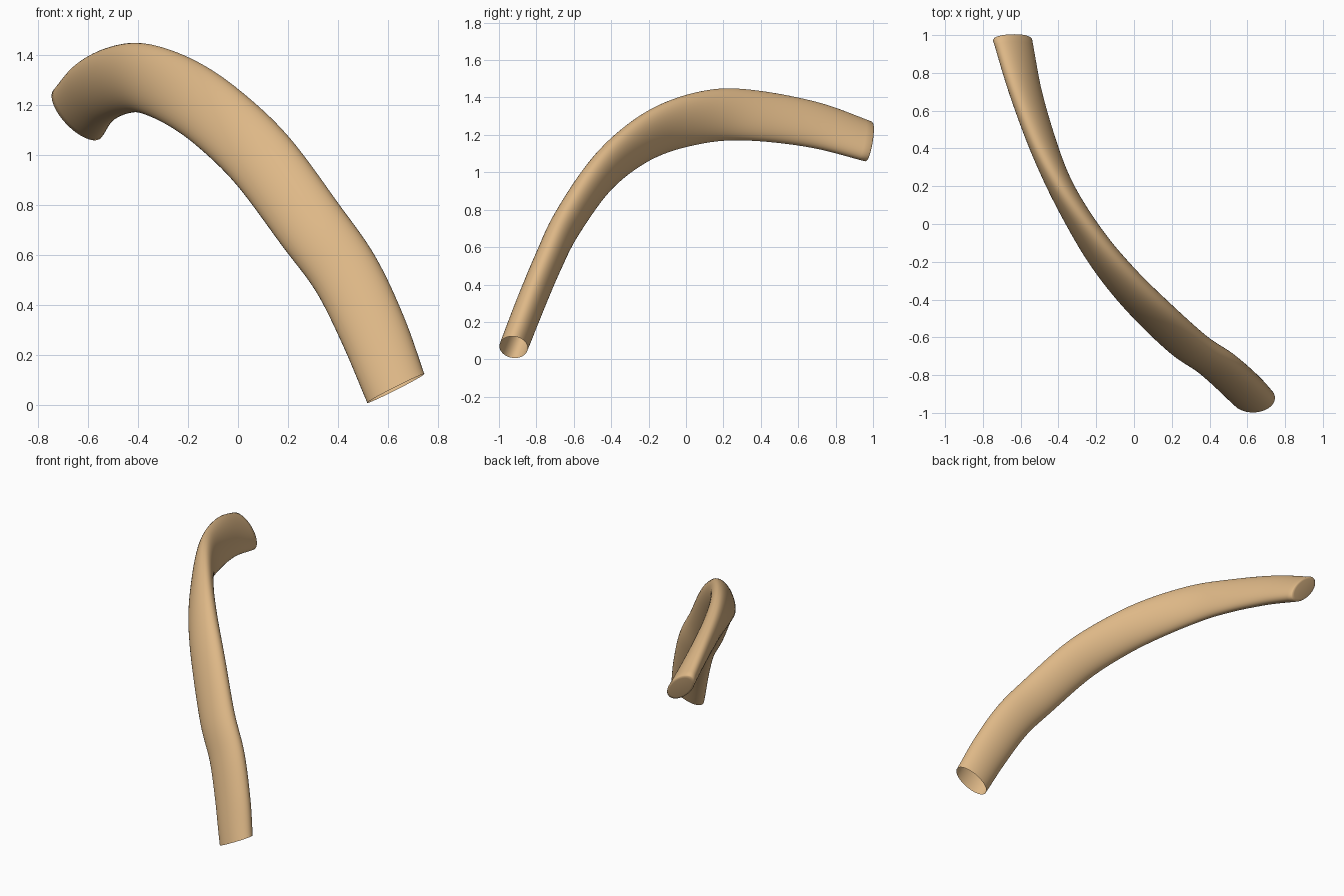
import bpy, bmesh, math
from mathutils import Vector

cube = bpy.data.objects.get("Cube")
if cube:
    bpy.data.objects.remove(cube, do_unlink=True)

SIDES, STEPS = 40, 8

# Stations along the tube: x, y, z of the centre, roll in degrees, half width, half thickness
STATIONS = [
    (.632, -.922, .065, -62, .128, .076),
    (.54, -.83, .30, -60, .135, .075),
    (.43, -.735, .525, -57, .138, .075),
    (.29, -.64, .72, -52, .141, .076),
    (.1, -.465, .975, -45, .142, .076),
    (-.07, -.285, 1.14, -33, .141, .074),
    (-.22, -.09, 1.245, -20, .141, .07),
    (-.37, .16, 1.305, -2, .14, .068),
    (-.475, .4, 1.3, 15, .138, .067),
    (-.575, .7, 1.25, 28, .136, .066),
    (-.643, .975, 1.165, 42, .136, .065),
]


def spline(p0, p1, p2, p3, t):
    """Smooth curve through p1 and p2, for every station value at once."""
    return [b + .5 * t * (c - a + t * (2*a - 5*b + 4*c - d + t * (3*(b - c) + d - a)))
            for a, b, c, d in zip(p0, p1, p2, p3)]


def mirror_end(end, inner):
    return [2 * e - i for e, i in zip(end, inner)]


# Dense samples of the path
pts = [mirror_end(STATIONS[0], STATIONS[1]), *STATIONS, mirror_end(STATIONS[-1], STATIONS[-2])]
samples = []
for i in range(len(STATIONS) - 1):
    samples += [spline(*pts[i:i + 4], k / STEPS) for k in range(STEPS)]
samples.append(list(STATIONS[-1]))
centres = [Vector(s[:3]) for s in samples]

# Oval sections swept along the path
bm = bmesh.new()


def add_ring(index, scale=1, push=0):
    roll, wide, thin = samples[index][3:]
    last = len(centres) - 1
    tangent = (centres[min(index + 1, last)] - centres[max(index - 1, 0)]).normalized()
    if index < STEPS:  # the lower mouth is cut slightly off square
        cut = Vector((-.45, .08, .89))
        tangent = cut.lerp(tangent, index / STEPS).normalized()
    r = math.radians(roll)
    long_axis = Vector((math.sin(r), 0, -math.cos(r)))
    long_axis = (long_axis - tangent * long_axis.dot(tangent)).normalized()
    short_axis = tangent.cross(long_axis)
    ring = []
    for k in range(SIDES):
        a = math.tau * k / SIDES
        offset = long_axis * (wide * math.cos(a)) + short_axis * (thin * math.sin(a))
        ring.append(bm.verts.new(centres[index] + offset * scale + tangent * push))
    return ring


rings = [add_ring(i) for i in range(len(samples))]
# Softly rounded closed upper end
rings += [add_ring(-1 + len(samples), .95, .006), add_ring(-1 + len(samples), .8, .008)]
for low, high in zip(rings, rings[1:]):
    for k in range(SIDES):
        n = (k + 1) % SIDES
        bm.faces.new((low[k], low[n], high[n], high[k]))
bm.faces.new(rings[-1])
for f in bm.faces:
    f.smooth = True

mesh = bpy.data.meshes.new("curved_tube")
bm.to_mesh(mesh)
bm.free()
tube = bpy.data.objects.new("curved_tube", mesh)
bpy.context.collection.objects.link(tube)

# Single tan colour
tan = bpy.data.materials.new("tan")
tan.use_nodes = True
colour = (.73, .479, .242, 1)
tan.diffuse_color = colour
tan.node_tree.nodes["Principled BSDF"].inputs["Base Color"].default_value = colour
mesh.materials.append(tan)
